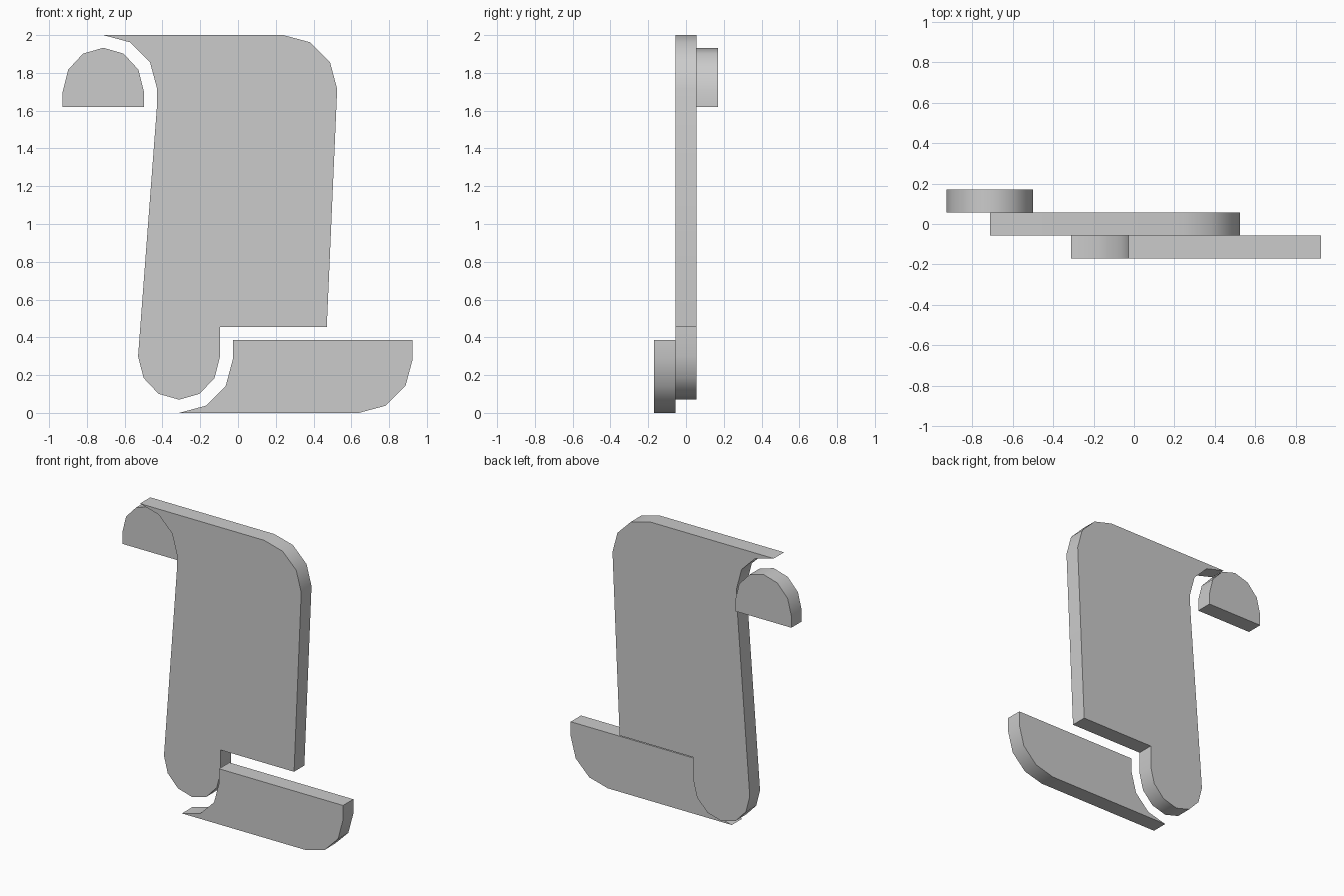
import bpy
import bmesh
from math import sin, cos, radians

cube = bpy.data.objects.get("Cube")
if cube:
    bpy.data.objects.remove(cube, do_unlink=True)

THICK = 0.113

grey = bpy.data.materials.new("plain grey")
grey.use_nodes = True
colour = (0.6, 0.6, 0.6, 1)
grey.diffuse_color = colour
grey.node_tree.nodes["Principled BSDF"].inputs["Base Color"].default_value = colour


def arc(cx, cz, rx, rz, start, end):
    """Elliptical arc in 30 degree steps, angles measured from +x."""
    step = 30 if end > start else -30
    return [(cx + rx * cos(radians(a)), cz + rz * sin(radians(a)))
            for a in range(start, end + step, step)]


def slab(name, outline, y):
    """Extrude an x-z outline into a slab centred on y."""
    bm = bmesh.new()
    face = bm.faces.new([bm.verts.new((x, y - THICK / 2, z)) for x, z in outline])
    new = bmesh.ops.extrude_face_region(bm, geom=[face], use_keep_orig=True)["geom"]
    moved = [v for v in new if isinstance(v, bmesh.types.BMVert)]
    bmesh.ops.translate(bm, verts=moved, vec=(0, THICK, 0))
    bmesh.ops.recalc_face_normals(bm, faces=bm.faces)
    mesh = bpy.data.meshes.new(name)
    bm.to_mesh(mesh)
    bm.free()
    mesh.materials.append(grey)
    obj = bpy.data.objects.new(name, mesh)
    bpy.context.collection.objects.link(obj)
    bpy.ops.object.select_all(action="DESELECT")
    obj.select_set(True)
    bpy.context.view_layer.objects.active = obj
    bpy.ops.object.shade_smooth_by_angle(angle=radians(40))


R = 0.285

# Main sheet: hooked top left, rounded top right, rounded foot with a step
sheet = (arc(-0.713, 2 - R, R, R, 90, 0)
         + [(-0.43, 1.61)]
         + arc(-0.312, 0.30, 0.217, 0.23, 180, 360)
         + [(-0.095, 0.455), (0.47, 0.455)]
         + arc(0.24, 2 - R, R, R, 0, 90))
slab("scroll_sheet", sheet, 0)

# Upper curl behind the sheet
curl = arc(-0.713, 1.70, 0.215, 0.233, 0, 180) + [(-0.928, 1.62), (-0.498, 1.62)]
slab("upper_curl", curl, THICK)

# Lower roll in front of the sheet
roll = (arc(-0.312, R, R, R, -90, 0)
        + [(-0.027, 0.386), (0.925, 0.386)]
        + arc(0.64, R, R, R, 0, -90))
slab("lower_roll", roll, -THICK)
